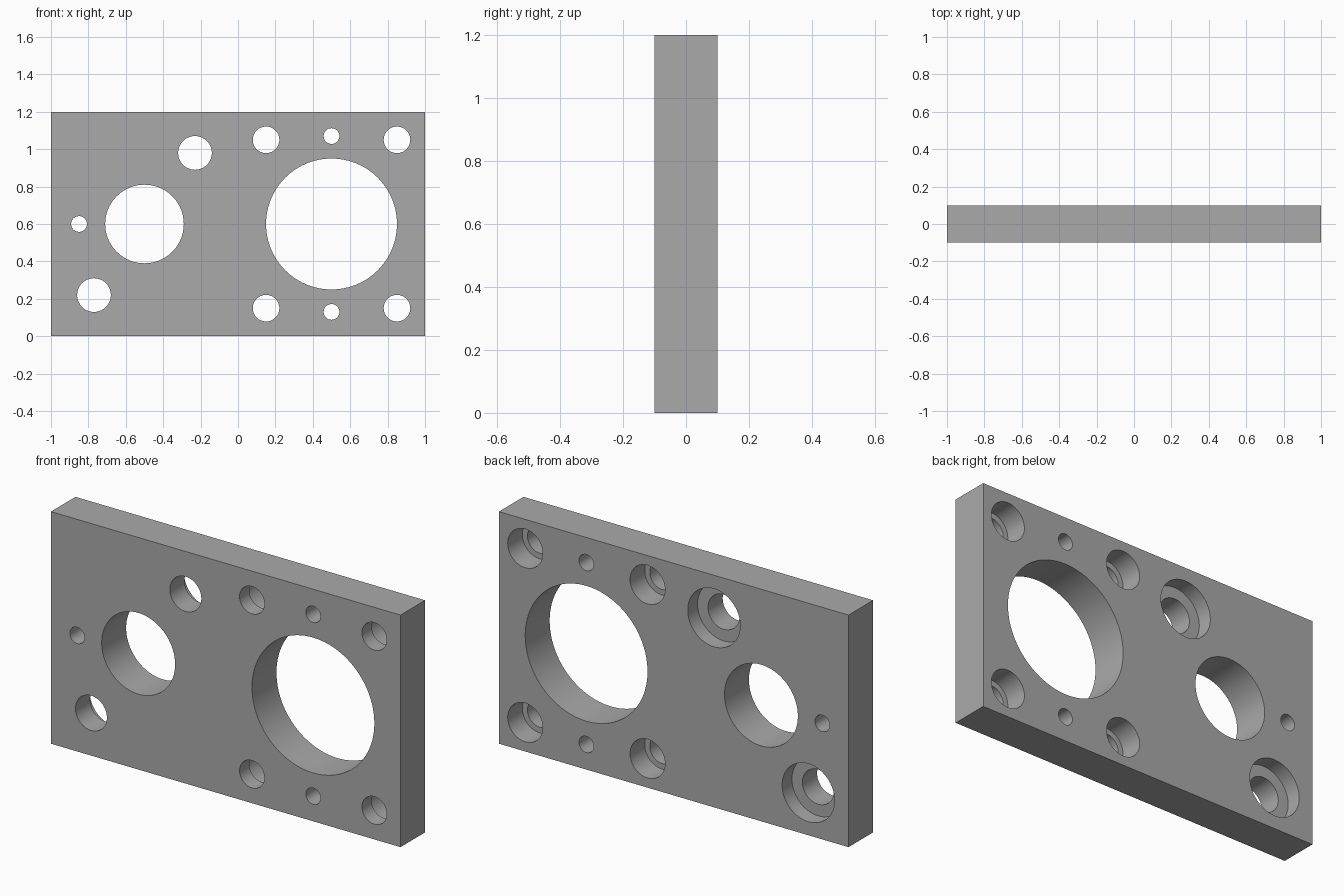
import bpy
from math import radians

THICK = 0.2
BACK = THICK / 2

if "Cube" in bpy.data.objects:
    bpy.data.objects.remove(bpy.data.objects["Cube"], do_unlink=True)

# Plain grey metal
grey = bpy.data.materials.new("grey_metal")
grey.use_nodes = True
colour = (0.4, 0.4, 0.4, 1)
grey.diffuse_color = colour
grey.node_tree.nodes["Principled BSDF"].inputs["Base Color"].default_value = colour

# Rectangular plate
bpy.ops.mesh.primitive_cube_add(size=1, location=(0, 0, 0.6))
plate = bpy.context.object
plate.name = "mounting_plate"
plate.scale = (2, THICK, 1.2)
bpy.ops.object.transform_apply(location=False, rotation=False, scale=True)
plate.data.materials.append(grey)


def drill(x, z, radius, depth=None):
    """Cut a round hole from the back face; no depth means right through."""
    front = -BACK - 0.1 if depth is None else BACK - depth
    rear = BACK + 0.1
    bpy.ops.mesh.primitive_cylinder_add(
        vertices=96, radius=radius, depth=rear - front,
        location=(x, (front + rear) / 2, z), rotation=(radians(90), 0, 0))
    cutter = bpy.context.object
    cutter.name = "hole_cutter"
    cutter.hide_render = True
    cutter.data.materials.append(grey)
    bpy.context.view_layer.objects.active = plate
    cut = plate.modifiers.new("hole", 'BOOLEAN')
    cut.operation = 'DIFFERENCE'
    cut.solver = 'EXACT'
    cut.object = cutter
    bpy.ops.object.modifier_apply(modifier=cut.name)
    bpy.data.objects.remove(cutter, do_unlink=True)


def counterbore(x, z, radius, bore_radius, bore_depth):
    drill(x, z, bore_radius, bore_depth)
    drill(x, z, radius)


# Two main bores
drill(0.5, 0.6, 0.35)
drill(-0.5, 0.6, 0.21)

# Dowel holes
for x, z in ((0.5, 1.07), (0.5, 0.13), (-0.85, 0.6)):
    drill(x, z, 0.042)

# Four counterbored screw holes around the large bore
for x in (0.15, 0.85):
    for z in (0.15, 1.05):
        counterbore(x, z, 0.071, 0.1, 0.12)

# Two larger counterbored holes on a diagonal across the small bore
for side in (-1, 1):
    counterbore(-0.5 + side * 0.27, 0.6 + side * 0.38, 0.09, 0.15, 0.08)

# Smooth bore walls with crisp rims
bpy.ops.object.select_all(action='DESELECT')
plate.select_set(True)
bpy.context.view_layer.objects.active = plate
bpy.ops.object.shade_smooth_by_angle(angle=radians(30))
